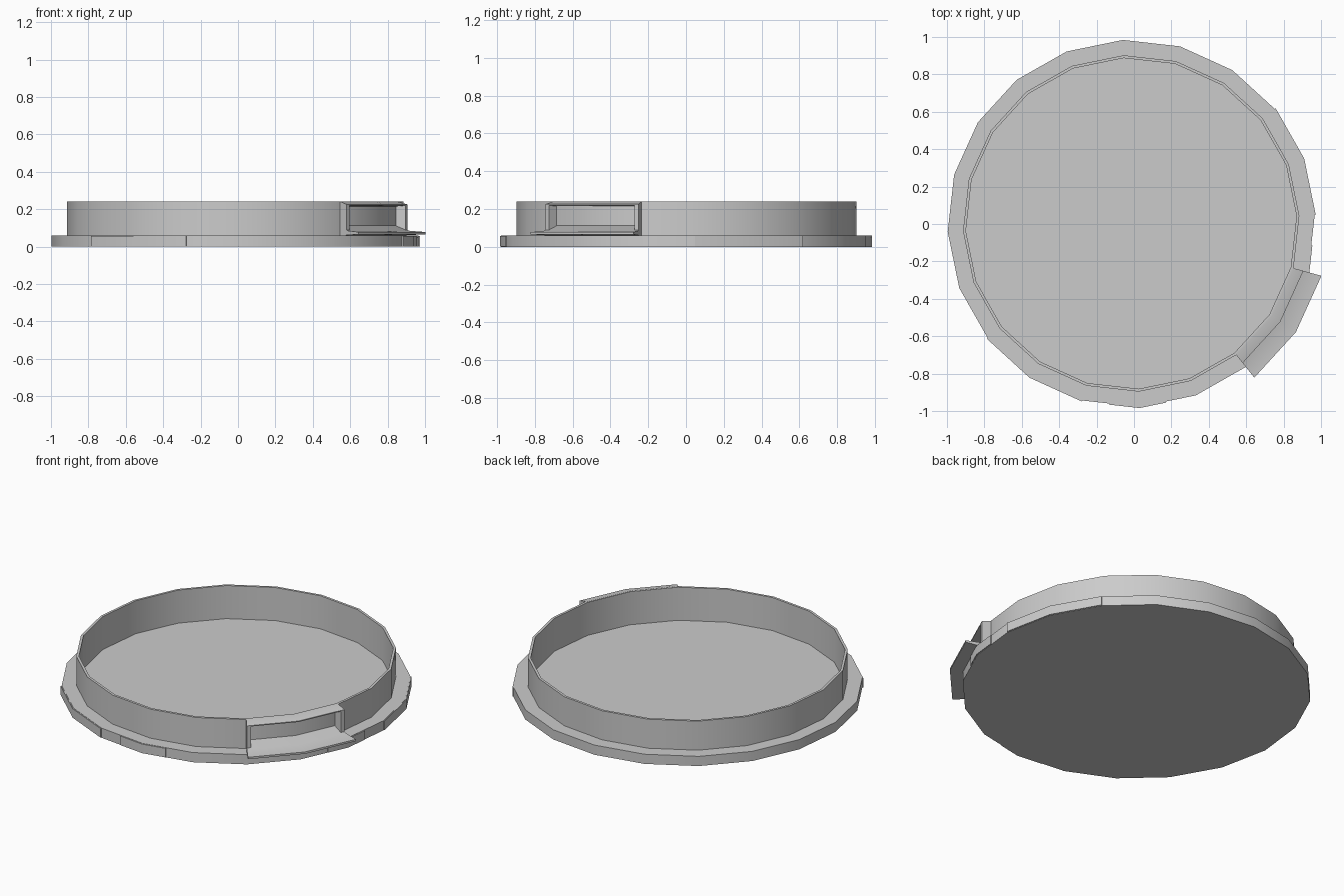
import bpy, bmesh, math

if "Cube" in bpy.data.objects:
    bpy.data.objects.remove(bpy.data.objects["Cube"])

SIDES, PHASE, CX, CY = 20, 2.6, -0.015, 0.003
STEP = 360 / SIDES


def ring_point(r, z, deg):
    # Point on the 20-sided outline whose corner radius is r
    off = (deg - PHASE) % STEP - STEP / 2
    k = r * math.cos(math.radians(STEP / 2)) / math.cos(math.radians(off))
    a = math.radians(deg)
    return (CX + k * math.cos(a), CY + k * math.sin(a), z)


def sweep(name, profile, angles, closed=False):
    # Sweep a closed (radius, height) profile through the given angles
    bm = bmesh.new()
    rows = [[bm.verts.new(ring_point(r, z, a)) for r, z in profile] for a in angles]
    n = len(profile)
    count = len(rows) if closed else len(rows) - 1
    for i in range(count):
        p, q = rows[i], rows[(i + 1) % len(rows)]
        for j in range(n):
            k = (j + 1) % n
            bm.faces.new((p[j], p[k], q[k], q[j]))
    if not closed:
        bm.faces.new(rows[0])
        bm.faces.new(rows[-1])
    bmesh.ops.remove_doubles(bm, verts=bm.verts, dist=1e-5)
    bmesh.ops.dissolve_degenerate(bm, edges=bm.edges, dist=1e-6)
    bmesh.ops.recalc_face_normals(bm, faces=bm.faces)
    mesh = bpy.data.meshes.new(name)
    bm.to_mesh(mesh)
    bm.free()
    obj = bpy.data.objects.new(name, mesh)
    bpy.context.collection.objects.link(obj)
    bpy.ops.object.select_all(action='DESELECT')
    obj.select_set(True)
    bpy.context.view_layer.objects.active = obj
    bpy.ops.object.shade_smooth_by_angle(angle=math.radians(30))
    return obj


# Shallow tray: flat base flange, upright wall and floor
tray = [(0, 0), (0.982, 0), (0.982, 0.06), (0.9, 0.06), (0.9, 0.24),
        (0.885, 0.24), (0.885, 0.035), (0, 0.035)]
sweep("tray", tray, [PHASE + STEP * i for i in range(SIDES)], closed=True)

# Slightly raised pads around the flange edge
pad = [(0.96, 0.002), (0.988, 0.002), (0.988, 0.058), (0.96, 0.058)]
pads = {
    "left_pad": (218.6, 236.6, 254.6),
    "front_pad": (263, 272.6, 281),
    "right_pad": (337, 344.6, 353),
    "rear_pad": (362.6, 380.6, 398.6),
}
for name, angles in pads.items():
    sweep(name, pad, angles)

# Framed recess on the wall: hood, end posts, sill with lip
span = (-51.4, -33.4, -15.4)
sweep("recess_hood", [(0.89, 0.241), (0.9, 0.241), (0.955, 0.226),
                      (0.955, 0.22), (0.9, 0.215), (0.89, 0.215)], span)
sweep("recess_sill", [(0.89, 0.058), (1.055, 0.066), (1.055, 0.078),
                      (0.965, 0.085), (0.9, 0.112), (0.89, 0.112)], span)
post = [(0.89, 0.07), (0.955, 0.075), (0.955, 0.225), (0.9, 0.238), (0.89, 0.238)]
for name, angles in {"front_post": (-51.4, -50.0), "rear_post": (-16.8, -15.4)}.items():
    sweep(name, post, angles)
